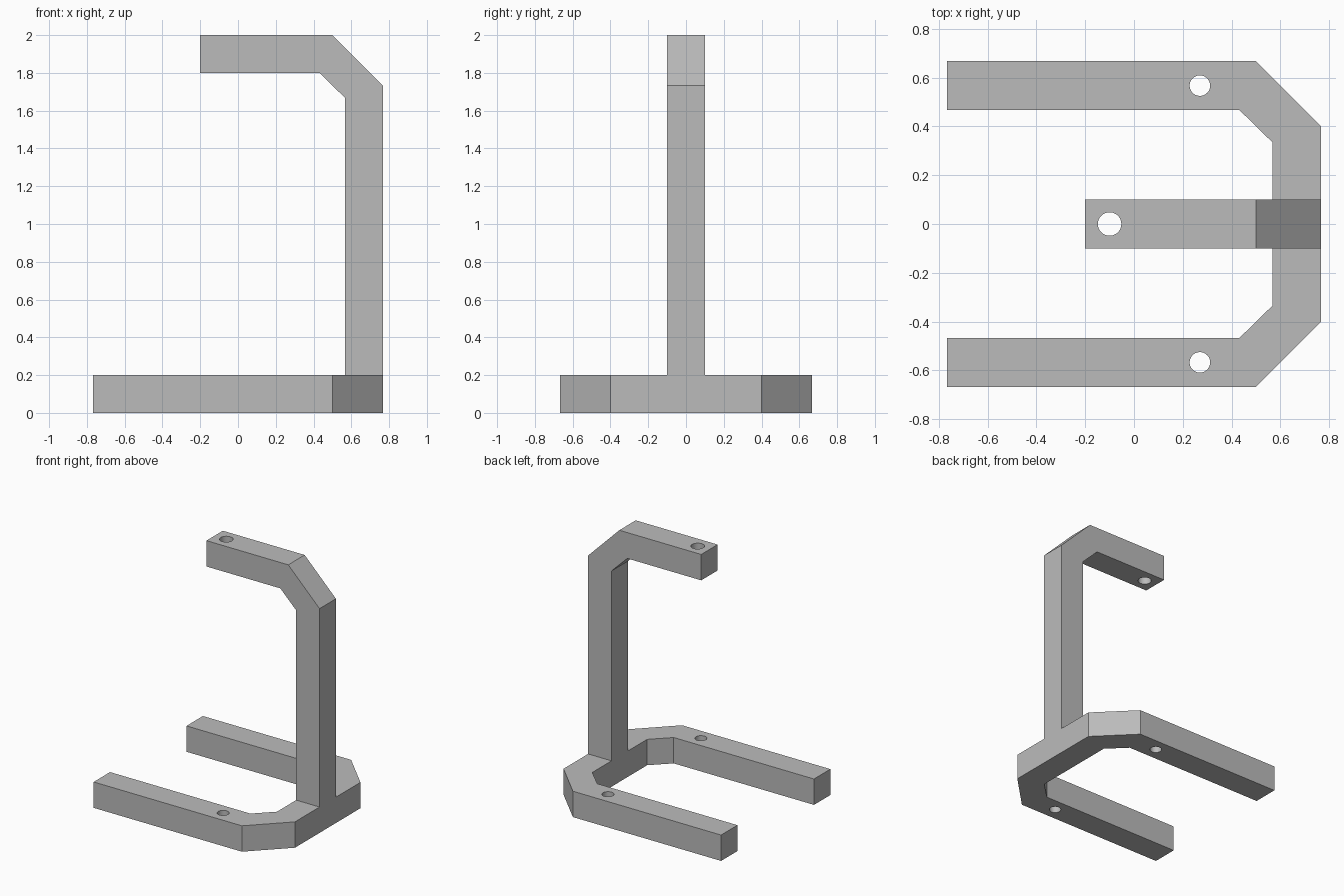
import bpy
import bmesh
from mathutils import Vector

if "Cube" in bpy.data.objects:
    bpy.data.objects.remove(bpy.data.objects["Cube"], do_unlink=True)

BAR = 0.2                 # square bar width
RIGHT, LEFT = 0.767, -0.767
HALF = 0.667              # half depth of the base

grey = bpy.data.materials.new("plain_grey")
grey.use_nodes = True
colour = (0.5, 0.5, 0.5, 1)
grey.diffuse_color = colour
grey.node_tree.nodes["Principled BSDF"].inputs["Base Color"].default_value = colour


def extrude_profile(name, points, direction):
    """Solid made by sweeping a closed outline along a direction."""
    bm = bmesh.new()
    face = bm.faces.new([bm.verts.new(p) for p in points])
    swept = bmesh.ops.extrude_face_region(bm, geom=[face])["geom"]
    verts = [g for g in swept if isinstance(g, bmesh.types.BMVert)]
    bmesh.ops.translate(bm, verts=verts, vec=Vector(direction))
    bmesh.ops.recalc_face_normals(bm, faces=bm.faces)
    mesh = bpy.data.meshes.new(name)
    bm.to_mesh(mesh)
    bm.free()
    mesh.materials.append(grey)
    obj = bpy.data.objects.new(name, mesh)
    bpy.context.collection.objects.link(obj)
    return obj


def combine(target, tool, operation):
    """Apply a boolean and discard the tool object."""
    mod = target.modifiers.new(operation.lower(), "BOOLEAN")
    mod.operation, mod.object, mod.solver = operation, tool, "EXACT"
    bpy.context.view_layer.objects.active = target
    bpy.ops.object.modifier_apply(modifier=mod.name)
    bpy.data.objects.remove(tool, do_unlink=True)


def drill(target, x, y, z, radius):
    """Vertical round hole through a bar."""
    bpy.ops.mesh.primitive_cylinder_add(vertices=48, radius=radius, depth=BAR * 2,
                                        location=(x, y, z))
    cutter = bpy.context.object
    cutter.hide_render = True
    cutter.data.materials.append(grey)
    combine(target, cutter, "DIFFERENCE")


# U-shaped base with chamfered corners
half = [(LEFT, HALF), (0.5, HALF), (RIGHT, 0.4)]
inner = [(RIGHT - BAR, 0.335), (0.432, HALF - BAR), (LEFT, HALF - BAR)]
outline = half + [(x, -y) for x, y in reversed(half)]
outline += [(x, -y) for x, y in reversed(inner)] + inner
frame = extrude_profile("stand_frame", [(x, y, 0) for x, y in outline], (0, 0, BAR))

# Post bending over into the top arm
side = [(RIGHT, 0), (RIGHT, 1.733), (0.5, 2), (-0.2, 2), (-0.2, 1.8),
        (0.432, 1.8), (RIGHT - BAR, 1.667), (RIGHT - BAR, 0)]
post = extrude_profile("post_and_arm", [(x, -BAR / 2, z) for x, z in side], (0, BAR, 0))
combine(frame, post, "UNION")

# Mounting holes in the base legs and the arm
for sign in (-1, 1):
    drill(frame, 0.27, sign * (HALF - BAR / 2), BAR / 2, 0.042)
drill(frame, -0.1, 0, 1.9, 0.048)

# Merge coplanar faces, then smooth only the hole walls
bm = bmesh.new()
bm.from_mesh(frame.data)
bmesh.ops.remove_doubles(bm, verts=bm.verts, dist=0.0001)
bmesh.ops.dissolve_limit(bm, angle_limit=0.01, verts=bm.verts, edges=bm.edges)
bm.to_mesh(frame.data)
bm.free()
bpy.ops.object.select_all(action="DESELECT")
frame.select_set(True)
bpy.context.view_layer.objects.active = frame
bpy.ops.object.shade_smooth_by_angle(angle=0.5)
